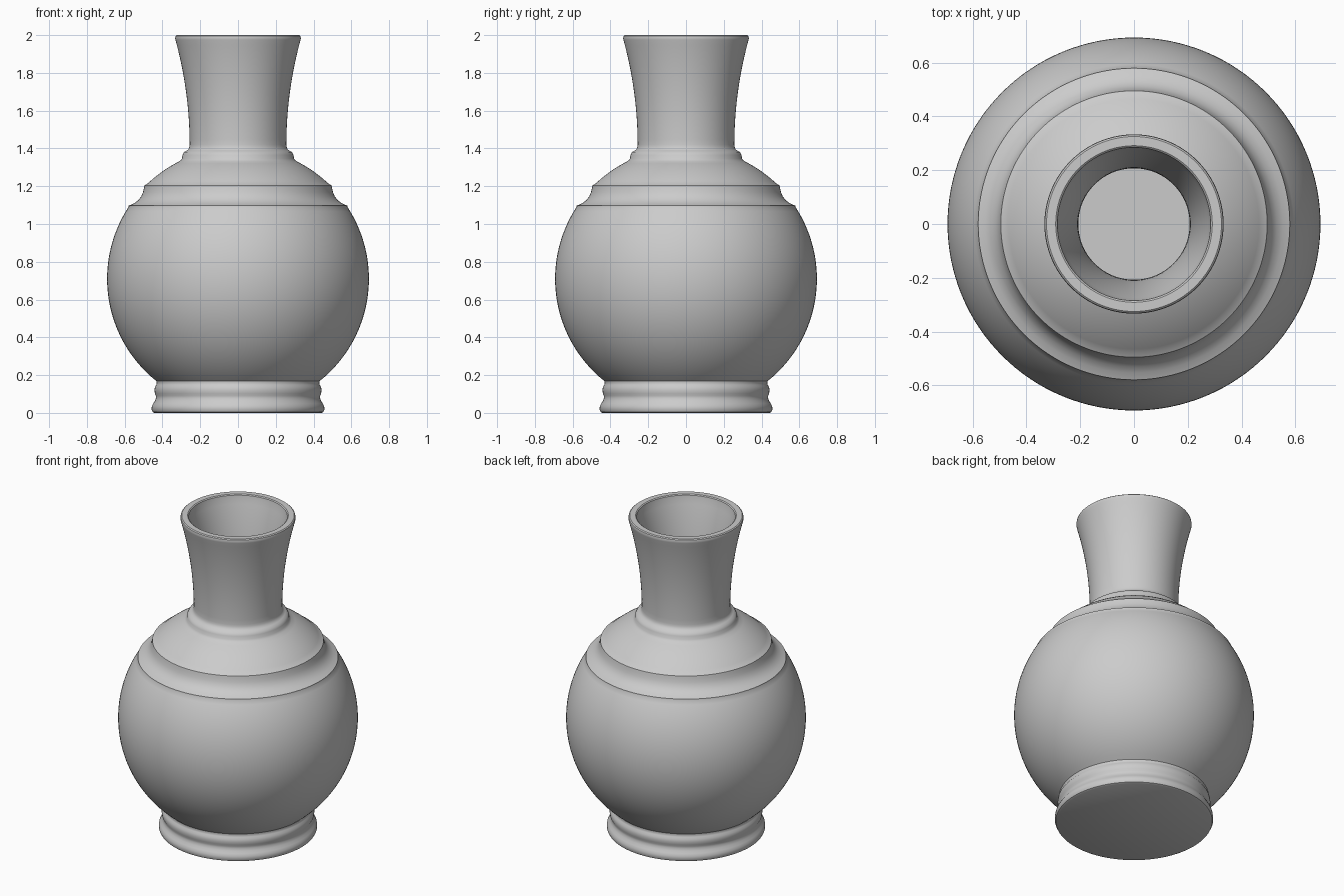
import bpy, bmesh
from math import sin, cos, pi, sqrt

if "Cube" in bpy.data.objects:
    bpy.data.objects.remove(bpy.data.objects["Cube"])

SEGMENTS = 128
CENTRE_Z = 0.71   # centre of the round body
WALL = 0.049


def ball(radius, z0, z1, n):
    """Profile points on a sphere between two heights."""
    zs = [z0 + (z1 - z0) * i / n for i in range(n + 1)]
    return [(sqrt(radius ** 2 - (z - CENTRE_Z) ** 2), z) for z in zs]


def neck(offset, z0, z1, n):
    """Flaring neck profile between two heights."""
    zs = [z0 + (z1 - z0) * i / n for i in range(n + 1)]
    return [(0.256 + 0.075 * (max(0, z - 1.42) / 0.555) ** 2 - offset, z) for z in zs]


def lathe(name, profile):
    """Revolve (radius, z) points around z; zero radius closes on a pole."""
    bm = bmesh.new()
    rings = []
    for r, z in profile:
        if r == 0:
            rings.append([bm.verts.new((0, 0, z))] * SEGMENTS)
        else:
            rings.append([bm.verts.new((r * cos(2 * pi * i / SEGMENTS),
                                        r * sin(2 * pi * i / SEGMENTS), z))
                          for i in range(SEGMENTS)])
    for a, b in zip(rings, rings[1:]):
        for i in range(SEGMENTS):
            j = (i + 1) % SEGMENTS
            bm.faces.new(list(dict.fromkeys((a[i], a[j], b[j], b[i]))))
    bmesh.ops.recalc_face_normals(bm, faces=bm.faces)
    mesh = bpy.data.meshes.new(name)
    bm.to_mesh(mesh)
    bm.free()
    obj = bpy.data.objects.new(name, mesh)
    bpy.context.collection.objects.link(obj)
    bpy.context.view_layer.objects.active = obj
    obj.select_set(True)
    bpy.ops.object.shade_smooth_by_angle(angle=0.6)
    return obj


# moulded foot
foot = [(0, 0), (0.442, 0), (0.452, 0.005), (0.458, 0.018), (0.456, 0.036),
        (0.449, 0.05), (0.44, 0.063), (0.435, 0.078), (0.435, 0.09),
        (0.440, 0.102), (0.442, 0.12), (0.440, 0.138), (0.433, 0.148), (0.43, 0.158)]
# round body, cove step and shoulder
body = ball(0.693, 0.168, 1.09, 40)
cove = [(0.579, 1.097), (0.553, 1.108), (0.53, 1.124), (0.513, 1.145),
        (0.503, 1.168), (0.498, 1.19), (0.495, 1.205)]
shoulder = ball(0.695, 1.215, 1.333, 10)
# collar ring under the neck
collar = [(0.297, 1.345), (0.294, 1.365), (0.286, 1.38), (0.273, 1.388),
          (0.263, 1.395), (0.258, 1.408)]
# neck, rim and hollow inside
rim = [(0.333, 1.984), (0.331, 1.995), (0.325, 2.0), (0.291, 2.0), (0.285, 1.995)]
inner_neck = neck(WALL, 1.975, 1.36, 20)
inner_body = ball(0.693 - WALL, 1.319, 0.18, 40)
floor = [(0.375, 0.15), (0.385, 0.05), (0, 0.05)]

lathe("vase", foot + body + cove + shoulder + collar + neck(0, 1.42, 1.975, 20)
      + rim + inner_neck + inner_body + floor)
